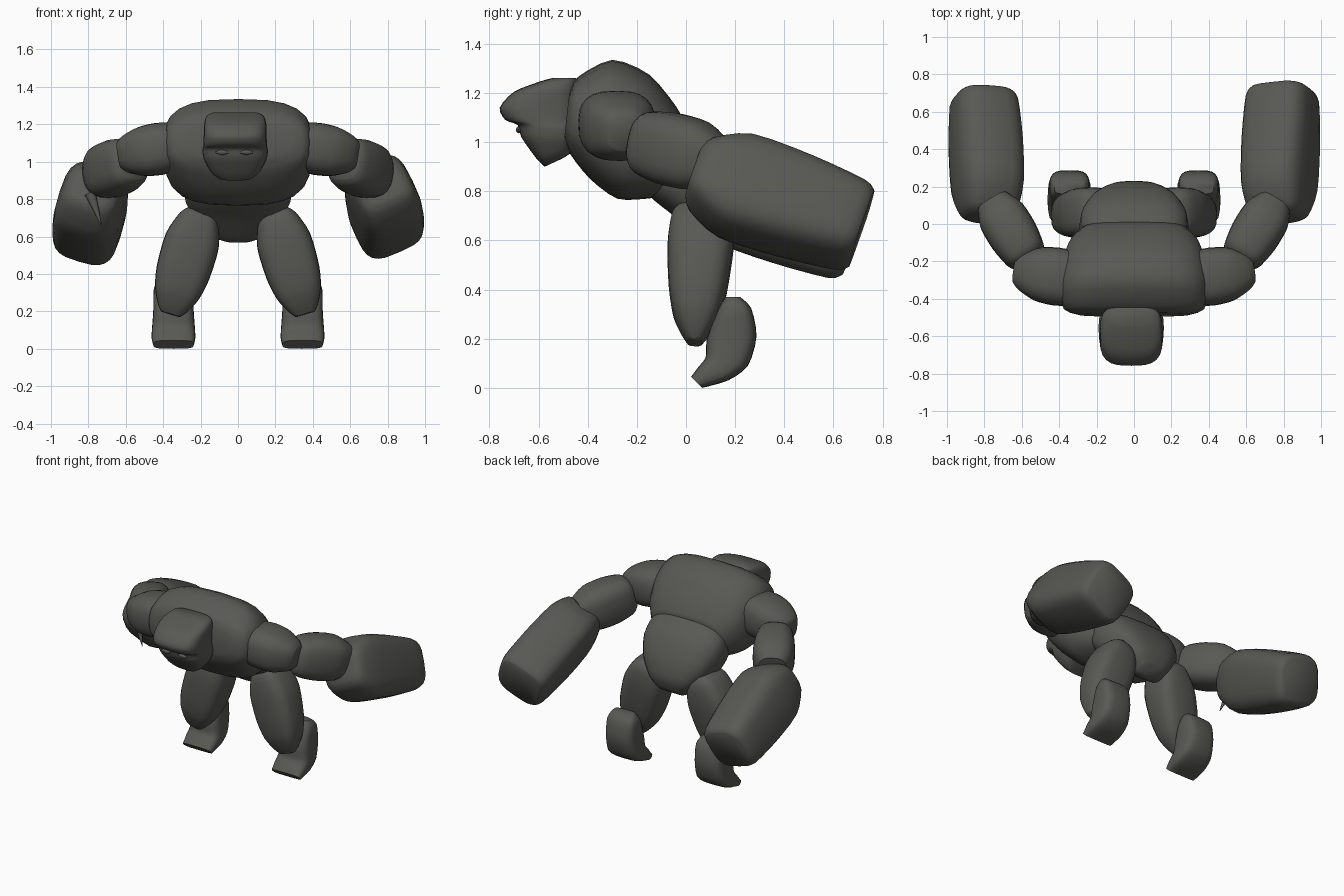
import bpy, bmesh, math
from mathutils import Vector

if "Cube" in bpy.data.objects:
    bpy.data.objects.remove(bpy.data.objects["Cube"])

stone = bpy.data.materials.new("dark_stone")
stone.diffuse_color = (0.098, 0.1, 0.088, 1)
stone.use_nodes = True
stone.node_tree.nodes["Principled BSDF"].inputs["Base Color"].default_value = stone.diffuse_color
N, STEPS = 24, 3


def skin(name, sections, power=3.5, mirror=False):
    """Loft a closed body through sections (centre, half-axis A, half-axis B)."""
    rings = []
    for c, a, b in sections:
        ring = []
        for i in range(N):
            t = 2 * math.pi * i / N + 0.001
            co, si = math.cos(t), math.sin(t)
            u = math.copysign(abs(co) ** (2 / power), co)
            v = math.copysign(abs(si) ** (2 / power), si)
            ring.append(c + a * u + b * v)
        rings.append(ring)
    # smooth interpolation between the sections
    fine = []
    for k in range(len(rings) - 1):
        r0, r1, r2 = rings[max(k - 1, 0)], rings[k], rings[k + 1]
        r3 = rings[min(k + 2, len(rings) - 1)]
        for s in range(STEPS):
            t = s / STEPS
            h1, h2 = 2*t**3 - 3*t**2 + 1, -2*t**3 + 3*t**2
            g1, g2 = t**3 - 2*t**2 + t, t**3 - t**2
            fine.append([p1*h1 + p2*h2 + (p2-p0)*(g1*0.4) + (p3-p1)*(g2*0.4)
                         for p0, p1, p2, p3 in zip(r0, r1, r2, r3)])
    fine.append(rings[-1])
    for sx, suffix in ((1, ""), (-1, "_left")) if mirror else ((1, ""),):
        bm = bmesh.new()
        vs = [[bm.verts.new((p.x * sx, p.y, p.z)) for p in r] for r in fine]
        for r, q in zip(vs, vs[1:]):
            for i in range(N):
                j = (i + 1) % N
                bm.faces.new((r[i], r[j], q[j], q[i]))
        bm.faces.new(vs[0])
        bm.faces.new(vs[-1])
        bmesh.ops.recalc_face_normals(bm, faces=bm.faces[:])
        me = bpy.data.meshes.new(name + suffix)
        bm.to_mesh(me)
        bm.free()
        me.materials.append(stone)
        ob = bpy.data.objects.new(name + suffix, me)
        bpy.context.collection.objects.link(ob)
        bpy.ops.object.select_all(action='DESELECT')
        ob.select_set(True)
        bpy.context.view_layer.objects.active = ob
        bpy.ops.object.shade_smooth_by_angle(angle=math.radians(50))


def profile(name, rows, xc=0, **kw):
    """Body from side-view chords (y1, z1, y2, z2) and half width in x."""
    secs = []
    for y1, z1, y2, z2, w in rows:
        p, q = Vector((xc, y1, z1)), Vector((xc, y2, z2))
        secs.append(((p + q) / 2, (p - q) / 2, Vector((w, 0, 0))))
    skin(name, secs, **kw)


def limb(name, p0, p1, radii, ref=(0, 0, 1), roll=0, **kw):
    """Straight segment with (t, side radius, up radius) along its length."""
    p0, p1 = Vector(p0), Vector(p1)
    d = (p1 - p0).normalized()
    side = d.cross(Vector(ref)).normalized()
    up = side.cross(d)
    r = math.radians(roll)
    s, u = side*math.cos(r) + up*math.sin(r), up*math.cos(r) - side*math.sin(r)
    skin(name, [(p0.lerp(p1, t), s * a, u * b) for t, a, b in radii], **kw)


# torso: broad hunched chest and tapering pelvis
profile("chest", [(-.475, 1.2, -.495, 1.02, .29), (-.44, 1.265, -.47, .95, .375),
                  (-.30, 1.335, -.39, .85, .40), (-.15, 1.275, -.28, .77, .39),
                  (-.04, 1.145, -.16, .77, .345), (.01, 1.05, -.06, .785, .275)], power=2.9)
profile("pelvis", [(-.03, 1.06, -.17, .80, .25), (.02, 1.04, -.12, .755, .288),
                   (.12, .965, -.05, .70, .285), (.20, .83, .02, .635, .235),
                   (.23, .70, .08, .58, .155), (.20, .61, .13, .567, .08)], power=2.9)

# head with heavy overhanging brow
profile("head", [(-.575, .90, -.51, .93, .085), (-.61, .935, -.47, .955, .13),
                 (-.67, 1.02, -.44, 1.0, .167), (-.685, 1.07, -.43, 1.05, .175),
                 (-.735, 1.09, -.43, 1.08, .17), (-.758, 1.14, -.43, 1.15, .168),
                 (-.70, 1.205, -.43, 1.22, .165), (-.60, 1.245, -.44, 1.25, .15),
                 (-.54, 1.262, -.45, 1.262, .12)], xc=-.015, power=3.2)
for tag, x in (("right", .045), ("left", -.085)):
    limb("eye_" + tag, (x - .035, -.68, 1.05), (x + .035, -.68, 1.05),
         [(0, .004, .004), (.5, .012, .014), (1, .004, .004)], power=2)

# arms: shoulder and elbow stones on both sides
limb("upper_arm", (.35, -.29, 1.08), (.635, -.25, 1.035),
     [(0, .15, .13), (.25, .155, .14), (.58, .143, .132), (.88, .10, .10), (1, .065, .07)],
     power=2.7, mirror=True)
limb("elbow", (.565, -.19, 1.005), (.755, .12, .925),
     [(0, .09, .10), (.1, .115, .13), (.4, .133, .148), (.75, .13, .142), (1, .09, .10)],
     power=2.8, mirror=True)

# huge forearm blocks, each at its own angle
limb("forearm_right", (.77, .03, .882), (.795, .715, .648),
     [(0, .10, .09), (.05, .147, .14), (.25, .175, .207), (.6, .184, .20),
      (.93, .177, .172), (1, .15, .145)], roll=25)
limb("forearm_left", (-.775, .035, .862), (-.805, .69, .60),
     [(0, .10, .09), (.05, .145, .135), (.25, .177, .207), (.6, .184, .20),
      (.93, .172, .172), (1, .14, .14)], roll=-18, power=3.2)
limb("elbow_spike", (-.79, .01, .83), (-.73, -.02, .66),
     [(0, .03, .03), (1, .002, .002)], power=2)

# legs: thigh boulder and curled foot
limb("thigh", (.195, .07, .745), (.36, .035, .185),
     [(0, .06, .09), (.08, .105, .125), (.3, .147, .135), (.6, .145, .12),
      (.8, .122, .095), (.93, .085, .058), (1, .055, .03)],
     ref=(0, 1, 0), power=3.2, mirror=True)
profile("foot", [(.16, .37, .22, .37, .08), (.13, .32, .265, .325, .105),
                 (.085, .20, .287, .21, .108), (.08, .125, .252, .09, .115),
                 (.05, .085, .17, .03, .117), (.02, .045, .065, .0, .108)],
        xc=.345, power=3.5, mirror=True)
